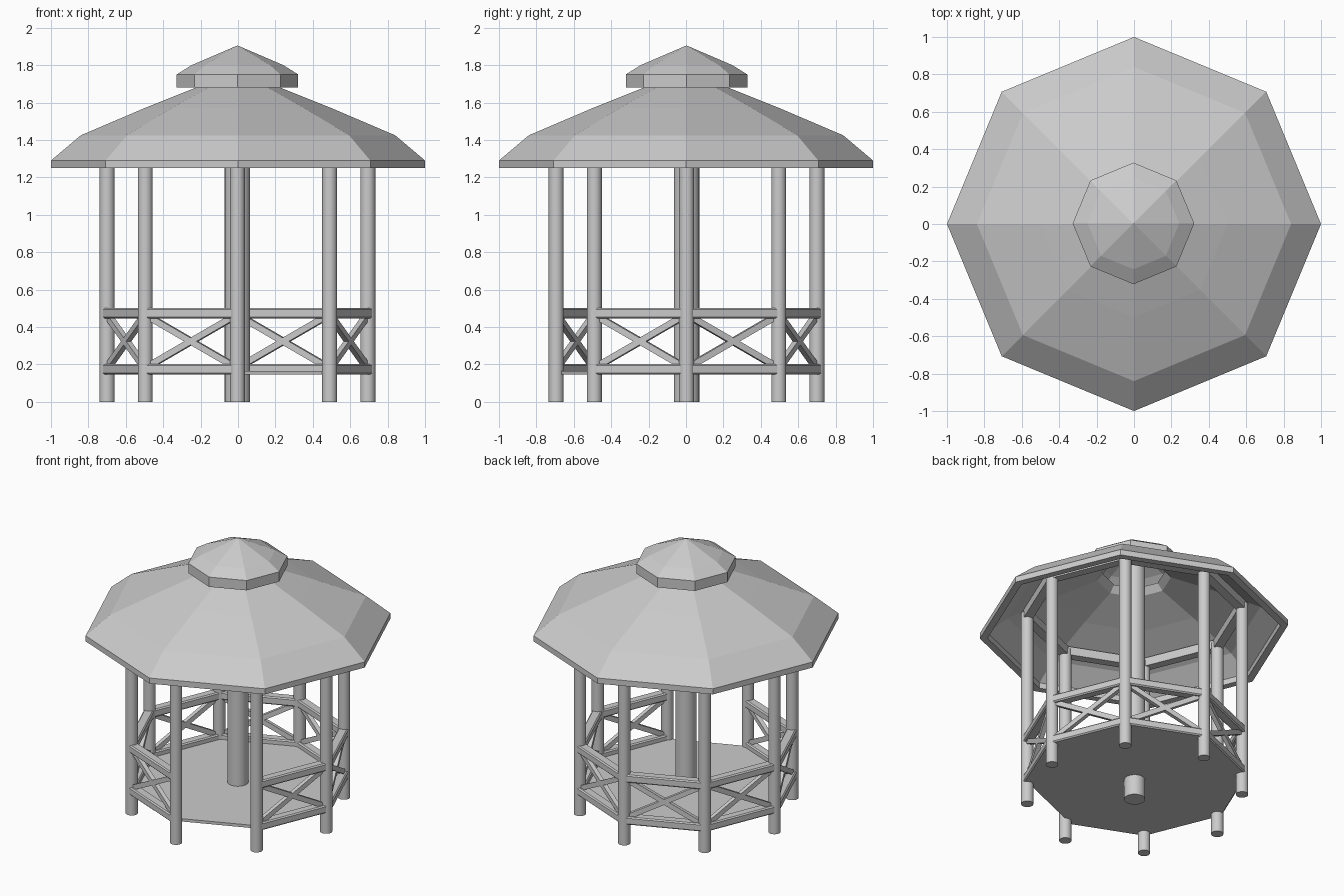
import bpy, bmesh
from math import pi, cos, sin
from mathutils import Vector, Matrix

if "Cube" in bpy.data.objects:
    bpy.data.objects.remove(bpy.data.objects["Cube"])

R = 0.697            # radius of the post ring
OFF = Vector((-0.003, 0.003, 0))


def make(name, bm):
    bmesh.ops.recalc_face_normals(bm, faces=bm.faces)
    me = bpy.data.meshes.new(name)
    bm.to_mesh(me)
    bm.free()
    ob = bpy.data.objects.new(name, me)
    bpy.context.collection.objects.link(ob)
    return ob


def lathe8(name, profile):
    """Eight-sided revolve of a closed (radius, z) profile."""
    bm = bmesh.new()
    rings = []
    for r, z in profile:
        if r == 0:
            rings.append([bm.verts.new((0, 0, z))] * 8)
        else:
            rings.append([bm.verts.new((r * cos(k * pi / 4), r * sin(k * pi / 4), z)) for k in range(8)])
    for i, a in enumerate(rings):
        b = rings[(i + 1) % len(rings)]
        for k in range(8):
            n = (k + 1) % 8
            vs = list(dict.fromkeys((a[k], a[n], b[n], b[k])))
            if len(vs) > 2:
                bm.faces.new(vs)
    return make(name, bm)


def beam(name, p, q, width, height, bevel=0.0):
    """Box between two points, width horizontal, height in the upright plane."""
    d = q - p
    x = d.normalized()
    y = Vector((0, 0, 1)).cross(x).normalized()
    z = x.cross(y)
    rot = Matrix((x, y, z)).transposed().to_4x4()
    bm = bmesh.new()
    bmesh.ops.create_cube(bm, size=1)
    bmesh.ops.scale(bm, vec=(d.length, width, height), verts=bm.verts)
    if bevel:
        bmesh.ops.bevel(bm, geom=bm.edges[:], offset=bevel, segments=1, affect='EDGES')
    bmesh.ops.transform(bm, matrix=Matrix.Translation((p + q) / 2) @ rot, verts=bm.verts)
    return make(name, bm)


def column(name, loc, r, top):
    bpy.ops.mesh.primitive_cylinder_add(vertices=24, radius=r, depth=top,
                                        location=(loc.x, loc.y, top / 2))
    ob = bpy.context.object
    ob.name = name
    bpy.ops.object.shade_smooth_by_angle()


def corner(k, z):
    return Vector((R * cos(k * pi / 4), R * sin(k * pi / 4), z)) + OFF


# Main roof shell with a kicked eave
lathe8("roof", [(1, 1.25), (1, 1.29), (0.84, 1.425), (0.5, 1.57), (0.2, 1.69),
                (0.24, 1.645), (0.5, 1.54), (0.82, 1.395), (0.95, 1.29), (0.95, 1.25)])

# Small upper roof
cupola = lathe8("upper_roof", [(0.325, 1.68), (0.325, 1.75), (0.245, 1.80), (0, 1.905),
                               (0, 1.87), (0.235, 1.77), (0.295, 1.73), (0.295, 1.68)])
cupola.location = OFF

# Floor deck
floor = lathe8("floor", [(0, 0.145), (0.68, 0.145), (0.68, 0.165), (0, 0.165)])
floor.location = OFF

# Centre column and ring of posts
column("centre_column", OFF, 0.068, 1.74)
for k in range(8):
    column(f"post_{k}", corner(k, 0), 0.04, 1.42)
    # Ring beam under the roof
    beam(f"roof_beam_{k}", corner(k, 1.405), corner(k + 1, 1.405), 0.06, 0.06)
    if k == 6:       # entrance bay stays open
        continue
    # Railing: two rails and a crossed brace
    for label, z in (("lower", 0.173), ("upper", 0.473)):
        beam(f"{label}_rail_{k}", corner(k, z), corner(k + 1, z), 0.066, 0.056, 0.008)
    beam(f"brace_a_{k}", corner(k, 0.18), corner(k + 1, 0.466), 0.03, 0.034)
    beam(f"brace_b_{k}", corner(k, 0.466), corner(k + 1, 0.18), 0.03, 0.034)
